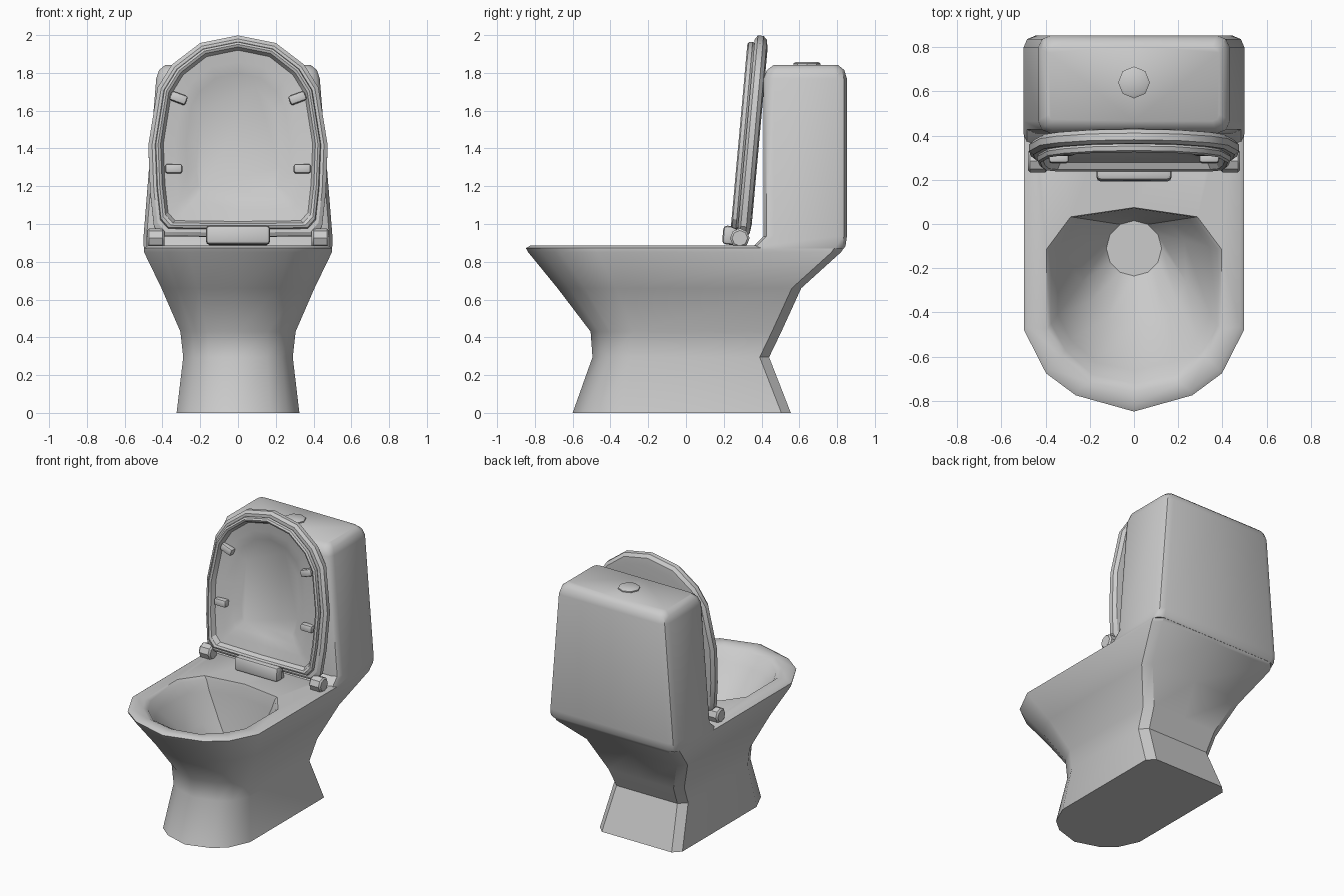
import bpy, bmesh, math
from mathutils import Matrix, Vector

old = bpy.data.objects.get("Cube")
if old:
    bpy.data.objects.remove(old, do_unlink=True)

# One glazed ceramic colour for everything
ceramic = bpy.data.materials.new("grey ceramic")
ceramic.use_nodes = True
COLOR = (0.6, 0.6, 0.6, 1)
ceramic.diffuse_color = COLOR
ceramic.node_tree.nodes["Principled BSDF"].inputs["Base Color"].default_value = COLOR


def finish(name, bm, angle=35):
    bmesh.ops.recalc_face_normals(bm, faces=bm.faces)
    mesh = bpy.data.meshes.new(name)
    bm.to_mesh(mesh)
    bm.free()
    mesh.materials.append(ceramic)
    mesh.shade_smooth()
    mesh.set_sharp_from_angle(angle=math.radians(angle))
    obj = bpy.data.objects.new(name, mesh)
    bpy.context.collection.objects.link(obj)
    return obj


def mirrored(half):
    """Close a half outline that starts and ends on the centre line."""
    return half + [(-x, y) for x, y in half[-2:0:-1]]


def loft(name, rings, angle=35):
    """Skin a list of equal-length 3D rings and cap both ends."""
    bm = bmesh.new()
    loops = [[bm.verts.new(p) for p in ring] for ring in rings]
    n = len(loops[0])
    for a, b in zip(loops, loops[1:]):
        for i in range(n):
            j = (i + 1) % n
            bm.faces.new((a[i], a[j], b[j], b[i]))
    bm.faces.new(loops[0])
    bm.faces.new(loops[-1])
    return finish(name, bm, angle)


def flat_ring(half, z):
    return [(x, y, z) for x, y in mirrored(half)]


def d_half(hw, front, start, back, c=0.05):
    """Half of a D outline: rounded front, straight sides, clipped back corners."""
    d = start - front
    return [(0, front), (0.53 * hw, front + 0.2 * d), (0.8 * hw, front + 0.47 * d),
            (hw, start), (hw, back - c), (hw - c, back), (0, back)]


# Pedestal, flared bowl body, rim and hollow bowl in one skin
outside = [(0, 0.325, -0.6, -0.33, 0.555), (0.295, 0.29, -0.495, -0.28, 0.44),
           (0.43, 0.305, -0.505, -0.28, 0.505), (0.66, 0.405, -0.68, -0.37, 0.61),
           (0.85, 0.497, -0.835, -0.47, 0.82), (0.872, 0.497, -0.848, -0.48, 0.835),
           (0.885, 0.48, -0.825, -0.465, 0.825)]
rings = [flat_ring(d_half(hw, f, s, b), z) for z, hw, f, s, b in outside]
bowl_edge = [(0, -0.72), (0.19, -0.68), (0.31, -0.57), (0.375, -0.45),
             (0.375, -0.11), (0.27, 0.03), (0, 0.07)]
drain = [(0.125 * math.sin(a), -0.11 - 0.125 * math.cos(a))
         for a in (math.pi * i / 6 for i in range(7))]


def bowl_ring(t, z):
    return flat_ring([(p[0] + (q[0] - p[0]) * t, p[1] + (q[1] - p[1]) * t)
                      for p, q in zip(bowl_edge, drain)], z)


rings += [bowl_ring(t, z) for t, z in
          [(-0.08, 0.885), (0, 0.865), (0.12, 0.79), (0.55, 0.6), (1, 0.42)]]
loft("bowl_and_pedestal", rings)


# Tank, tapering upwards with chamfered corners and a fillet at its foot
def tank_ring(z, hw, y0, y1, c):
    half = [(0, y0), (hw - c, y0), (hw - c * 0.3, y0 + c * 0.3), (hw, y0 + c),
            (hw, y1 - c), (hw - c * 0.3, y1 - c * 0.3), (hw - c, y1), (0, y1)]
    return flat_ring(half, z)


loft("tank", [tank_ring(*r) for r in
              [(0.87, 0.497, 0.35, 0.835, 0.05), (0.885, 0.5, 0.36, 0.845, 0.05),
               (0.935, 0.5, 0.41, 0.852, 0.055), (1.77, 0.433, 0.41, 0.852, 0.055),
               (1.815, 0.418, 0.428, 0.838, 0.05), (1.842, 0.385, 0.465, 0.805, 0.03)]], 40)


# Flush button on the tank
def circle_ring(r, z):
    return [(r * math.cos(math.tau * i / 8), 0.64 + r * math.sin(math.tau * i / 8), z)
            for i in range(8)]


loft("flush_button", [circle_ring(r, z) for r, z in
                      [(0.072, 1.83), (0.072, 1.85), (0.06, 1.857)]])

# Raised lid: local x across, y up the lid, z towards the front
TILT = math.atan2(0.095, 1.055)
lid_frame = (Matrix.Translation((0, 0.338, 1.465))
             @ Matrix.Rotation(math.pi / 2 - TILT, 4, 'X'))
lid_half = [(0, 0.535), (0.2, 0.495), (0.35, 0.38), (0.425, 0.26), (0.475, -0.05),
            (0.465, -0.3), (0.445, -0.48), (0.4, -0.53), (0, -0.535)]


def lid_ring(inset, depth):
    sx, sy = 1 - inset / 0.475, 1 - inset / 0.535
    return [lid_frame @ Vector((x * sx, y * sy, depth)) for x, y in mirrored(lid_half)]


loft("lid", [lid_ring(i, d) for i, d in
             [(0.07, -0.052), (0.02, -0.045), (0, -0.025), (0, 0.005), (0.02, 0.02),
              (0.042, 0.02), (0.036, 0.03), (0.04, 0.05), (0.052, 0.057), (0.065, 0.05),
              (0.08, 0.02), (0.14, 0.008), (0.2, -0.005), (0.25, -0.03)]], 30)


def block(name, size, matrix, bevel):
    bm = bmesh.new()
    bmesh.ops.create_cube(bm, size=1, matrix=Matrix.Diagonal((*size, 1)))
    bmesh.ops.bevel(bm, geom=bm.edges[:], offset=bevel, segments=2,
                    profile=0.5, affect='EDGES')
    bm.transform(matrix)
    return finish(name, bm)


# Rubber bumpers and hinge knuckles on both sides
for side, label in ((1, "left"), (-1, "right")):
    for level, x, y, turn in (("upper", 0.315, 0.2, 0.35), ("lower", 0.34, -0.175, 0)):
        place = (lid_frame @ Matrix.Translation((side * x, y, 0.022))
                 @ Matrix.Rotation(side * turn, 4, 'Z'))
        block(f"{label}_{level}_bumper", (0.09, 0.05, 0.05), place, 0.012)
    bm = bmesh.new()
    bmesh.ops.create_cone(bm, cap_ends=True, segments=8, radius1=0.052, radius2=0.052,
                          depth=0.09)
    bmesh.ops.bevel(bm, geom=[e for e in bm.edges if abs(e.verts[0].co.z - e.verts[1].co.z) < 0.01],
                    offset=0.01, segments=1, affect='EDGES')
    bm.transform(Matrix.Translation((side * 0.435, 0.285, 0.925))
                 @ Matrix.Rotation(math.pi / 2, 4, 'Y'))
    finish(f"{label}_hinge_knuckle", bm)

# Central hinge block below the lid
block("hinge_block", (0.34, 0.075, 0.1),
      Matrix.Translation((0, 0.232, 0.94)) @ Matrix.Rotation(-TILT, 4, 'X'), 0.02)
block("hinge_base", (0.3, 0.06, 0.05), Matrix.Translation((0, 0.28, 0.9)), 0.01)
